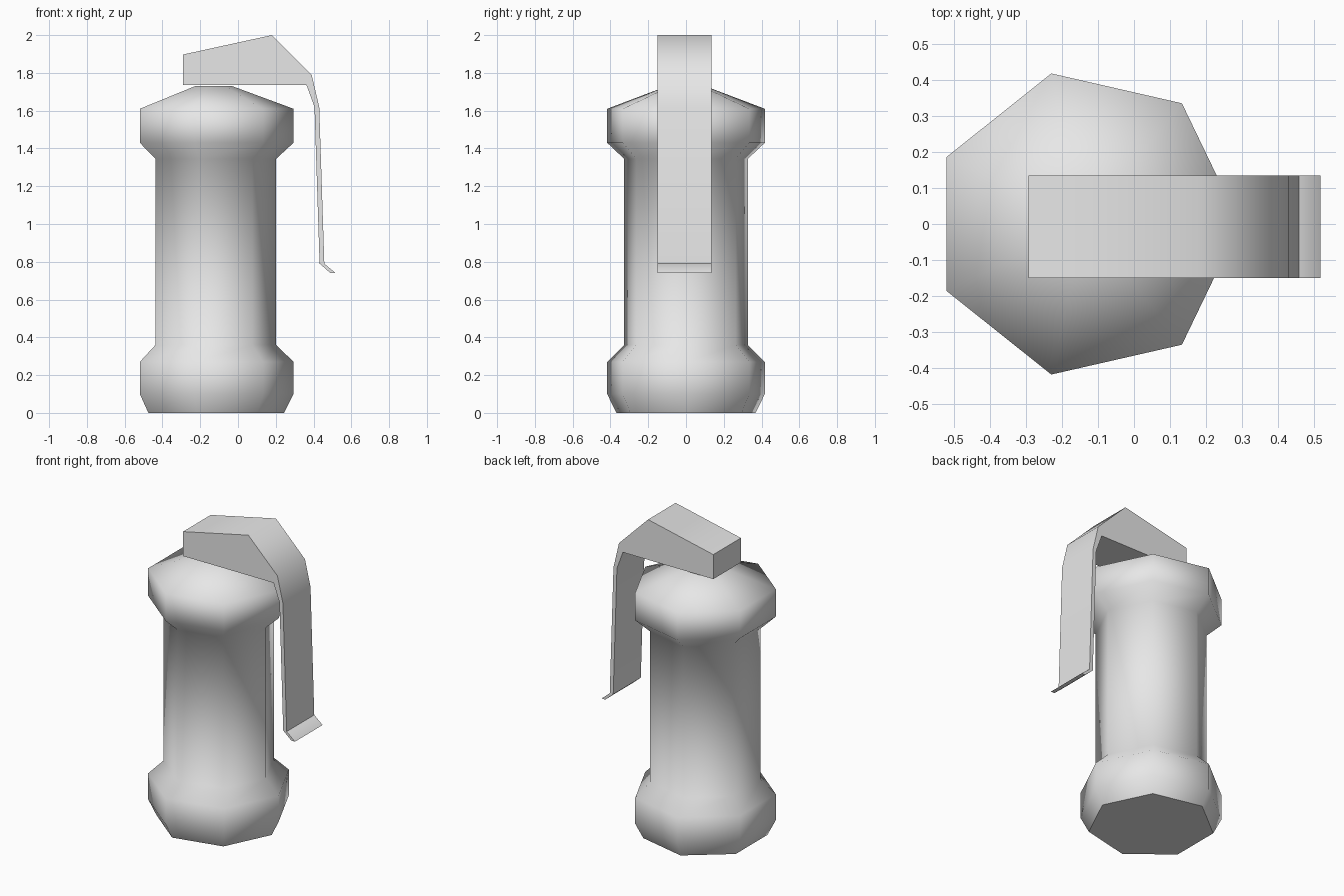
import bpy
import bmesh
from math import cos, sin, pi, radians

cube = bpy.data.objects.get("Cube")
if cube:
    bpy.data.objects.remove(cube, do_unlink=True)

grey = bpy.data.materials.new("plain grey")
grey.use_nodes = True
colour = (0.8, 0.8, 0.8, 1)
grey.diffuse_color = colour
grey.node_tree.nodes["Principled BSDF"].inputs["Base Color"].default_value = colour


def add_object(name, bm):
    bmesh.ops.recalc_face_normals(bm, faces=bm.faces)
    mesh = bpy.data.meshes.new(name)
    bm.to_mesh(mesh)
    bm.free()
    mesh.materials.append(grey)
    obj = bpy.data.objects.new(name, mesh)
    bpy.context.collection.objects.link(obj)
    return obj


def lathe(name, profile, sides, centre_x):
    """Stack of polygon rings from (radius, height) pairs, smooth but for the base."""
    bm = bmesh.new()
    rings = []
    for radius, z in profile:
        angles = [2 * pi * i / sides for i in range(sides)]
        rings.append([bm.verts.new((centre_x + radius * cos(a), radius * sin(a), z))
                      for a in angles])
    for low, high in zip(rings, rings[1:]):
        for i in range(sides):
            j = (i + 1) % sides
            bm.faces.new((low[i], low[j], high[j], high[i]))
    bm.faces.new(rings[-1])
    for face in bm.faces:
        face.smooth = True
    bm.faces.new(rings[0][::-1]).smooth = False
    return add_object(name, bm)


def prism(name, outline, y_front, y_back):
    """Extrude an x-z outline along y."""
    bm = bmesh.new()
    front = bm.faces.new([bm.verts.new((x, y_front, z)) for x, z in outline])
    result = bmesh.ops.extrude_face_region(bm, geom=[front], use_keep_orig=True)
    moved = [v for v in result["geom"] if isinstance(v, bmesh.types.BMVert)]
    bmesh.ops.translate(bm, verts=moved, vec=(0, y_back - y_front, 0))
    obj = add_object(name, bm)
    bpy.ops.object.select_all(action="DESELECT")
    obj.select_set(True)
    bpy.context.view_layer.objects.active = obj
    bpy.ops.object.shade_smooth_by_angle(angle=radians(60))
    return obj


# Seven-sided canister with flared collars at both ends
lathe("canister_body",
      [(0.378, 0), (0.428, 0.10), (0.428, 0.27), (0.336, 0.36),
       (0.336, 1.345), (0.428, 1.43), (0.428, 1.61), (0.103, 1.73)],
      7, -0.134)

# Wedge head running into the long thin lever
prism("lever",
      [(-0.292, 1.737), (-0.292, 1.897), (0.18, 2.0), (0.39, 1.79),
       (0.43, 1.62), (0.457, 0.79), (0.432, 0.79), (0.405, 1.62), (0.362, 1.737)],
      -0.15, 0.135)

# Turned-out lip at the lever's end
prism("lever_lip",
      [(0.432, 0.79), (0.457, 0.79), (0.517, 0.74), (0.49, 0.74)],
      -0.15, 0.135)
